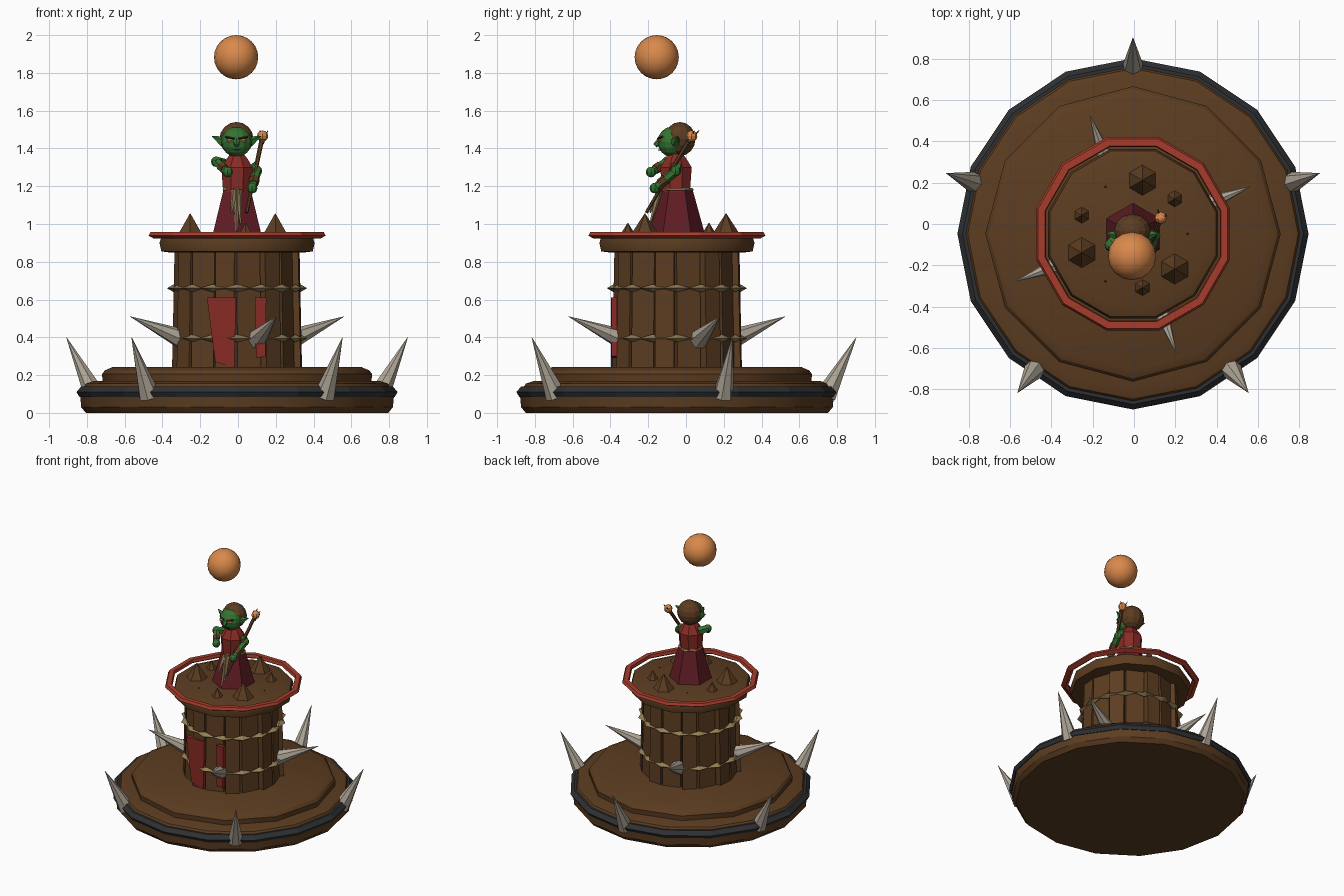
import bpy, bmesh, math
from math import radians, cos, sin, pi
from mathutils import Vector, Matrix

cube = bpy.data.objects.get("Cube")
if cube:
    bpy.data.objects.remove(cube, do_unlink=True)

CX, CY = -0.005, -0.048


def material(name, r, g, b):
    m = bpy.data.materials.new(name)
    m.diffuse_color = (r, g, b, 1)
    m.use_nodes = True
    node = next(n for n in m.node_tree.nodes if n.type == 'BSDF_PRINCIPLED')
    node.inputs["Base Color"].default_value = (r, g, b, 1)
    return m


WOOD = material("wood brown", .107, .046, .015)
IRON = material("dark iron", .028, .030, .033)
BONE = material("pale bone", .43, .38, .31)
TAN = material("tan bone", .30, .21, .09)
RING = material("bright red", .38, .045, .025)
RED = material("robe red", .25, .024, .018)
MAROON = material("dark maroon", .12, .012, .017)
GREEN = material("skin green", .035, .17, .03)
ORANGE = material("glow orange", .70, .25, .07)
DARK = material("dark leather", .04, .018, .01)


def finish(bm, name, mat, smooth=None):
    bmesh.ops.recalc_face_normals(bm, faces=bm.faces)
    mesh = bpy.data.meshes.new(name)
    bm.to_mesh(mesh)
    bm.free()
    mesh.materials.append(mat)
    ob = bpy.data.objects.new(name, mesh)
    bpy.context.collection.objects.link(ob)
    if smooth:
        bpy.ops.object.select_all(action='DESELECT')
        ob.select_set(True)
        bpy.context.view_layer.objects.active = ob
        bpy.ops.object.shade_smooth_by_angle(angle=radians(smooth))
    return ob


def lathe(name, profile, sides, mat, turn=0, closed=False, smooth=None, at=(CX, CY)):
    """Revolve (radius, z) points around the vertical axis."""
    bm = bmesh.new()
    rings = []
    for r, z in profile:
        angles = [radians(turn) + 2 * pi * i / sides for i in range(sides)]
        rings.append([bm.verts.new((at[0] + r * cos(a), at[1] + r * sin(a), z)) for a in angles])
    pairs = list(zip(rings, rings[1:]))
    if closed:
        pairs.append((rings[-1], rings[0]))
    else:
        bm.faces.new(rings[0])
        bm.faces.new(rings[-1])
    for low, high in pairs:
        for i in range(sides):
            j = (i + 1) % sides
            bm.faces.new((low[i], low[j], high[j], high[i]))
    return finish(bm, name, mat, smooth)


def rod(name, a, b, r1, r2, mat, sides=6):
    """Tapered bar or spike from point a to point b."""
    a, b = Vector(a), Vector(b)
    bm = bmesh.new()
    turn = (b - a).to_track_quat('Z', 'Y').to_matrix().to_4x4()
    bmesh.ops.create_cone(bm, cap_ends=True, segments=sides, radius1=r1, radius2=r2,
                          depth=(b - a).length,
                          matrix=Matrix.Translation((a + b) / 2) @ turn)
    return finish(bm, name, mat)


def ball(name, c, size, mat, u=12, v=8, smooth=None):
    bm = bmesh.new()
    bmesh.ops.create_uvsphere(bm, u_segments=u, v_segments=v, radius=1,
                              matrix=Matrix.Translation(c) @ Matrix.Diagonal((*size, 1)))
    return finish(bm, name, mat, smooth)


def plate(name, outline, y, depth, mat):
    """Upright plate with an (x, z) outline."""
    bm = bmesh.new()
    f = bm.faces.new([bm.verts.new((x, y, z)) for x, z in outline])
    ext = bmesh.ops.extrude_face_region(bm, geom=[f])["geom"]
    bmesh.ops.translate(bm, vec=(0, depth, 0), verts=[e for e in ext if isinstance(e, bmesh.types.BMVert)])
    return finish(bm, name, mat)


def polar(deg, r, z):
    return Vector((CX + r * cos(radians(deg)), CY + r * sin(radians(deg)), z))


# Stepped round base with an iron band
lathe("base_lower", [(.80, 0), (.825, .03), (.83, .085), (.80, .105)], 16, WOOD, smooth=30)
lathe("base_band", [(.78, .085), (.835, .085), (.85, .11), (.825, .14), (.78, .14)], 16, IRON, closed=True)
lathe("base_middle", [(.79, .1), (.815, .13), (.80, .155), (.76, .168)], 16, WOOD, smooth=30)
lathe("base_upper", [(.71, .15), (.715, .205), (.70, .225), (.66, .242)], 12, WOOD, smooth=30)

# Large spikes around the base and the tower
for k in range(5):
    d = 90 + 72 * k
    rod(f"base_spike_{k + 1}", polar(d, .79, .09), polar(d, .95, .40), .058, .001, BONE, 7)
for k in range(4):
    d = 22 + 90 * k - 2 * (k % 2)
    rod(f"tower_spike_{k + 1}", polar(d, .31, .39), polar(d, .61, .51), .055, .001, BONE, 7)

# Tower of planks set alternately in and out
lathe("tower_core", [(.30, .23), (.29, .87)], 16, WOOD)
for k in range(16):
    d = 22.5 * k + 11.25
    out = .335 if k % 2 else .318
    bm = bmesh.new()
    bmesh.ops.create_cube(bm, size=1)
    for v in bm.verts:
        v.co = Vector((v.co.x * .07 + out - .03 - .014 * v.co.z, v.co.y * (.10 if k % 2 else .13),
                       .55 + v.co.z * .65))
    place = Matrix.Translation((CX, CY, 0)) @ Matrix.Rotation(radians(d), 4, 'Z')
    bm.transform(place @ Matrix.Translation((.33, 0, 0)) @ Matrix.Rotation(radians(7), 4, 'Z')
                 @ Matrix.Translation((-.33, 0, 0)))
    finish(bm, f"plank_{k + 1}", WOOD)

# Two rows of flat bone studs
for z in (.395, .66):
    for k in range(16):
        bm = bmesh.new()
        bmesh.ops.create_uvsphere(bm, u_segments=4, v_segments=2, radius=1)
        bm.transform(Matrix.Translation((CX, CY, z)) @ Matrix.Rotation(radians(22.5 * k), 4, 'Z')
                     @ Matrix.Translation((.335, 0, 0)) @ Matrix.Diagonal((.036, .08, .021, 1)))
        finish(bm, "stud", TAN)

# Red door showing between planks
plate("door_wide", [(-.165, .61), (-.01, .61), (-.02, .24), (-.12, .27)], -.396, .03, RED)
plate("door_narrow", [(.09, .61), (.15, .61), (.145, .30), (.095, .29)], -.394, .03, RED)

# Platform and floating ring
lathe("platform", [(.375, .85), (.415, .855), (.425, .90), (.415, .93), (.37, .945)], 12, WOOD, 15, smooth=40)
lathe("ring", [(.435, .935), (.455, .922), (.485, .938), (.475, .957), (.44, .957)], 12, RING, 15, closed=True)

# Pyramids and pegs on the platform
for k in range(9):
    r, h = ((.08, .12), (.013, .015), (.045, .07))[k % 3]
    p = polar(80 + 40 * k, .264, .935)
    lathe("platform_pyramid", [(r, .935), (.002, .935 + h)], 6, WOOD, 30, at=p[:2])

# Robe
lathe("skirt", [(.15, .94), (.082, 1.185)], 6, MAROON, 30, smooth=20)
lathe("torso", [(.08, 1.17), (.09, 1.30), (.06, 1.345), (.04, 1.37)], 8, RED, 22.5, at=(CX, CY - .005))
lathe("belt", [(.083, 1.175), (.089, 1.18), (.083, 1.19)], 6, TAN, 30)
for x, z in ((-.03, 1.06), (-.005, .965), (.02, 1.0)):
    rod("belt_strip", (CX + x * .5, -.135, 1.18), (CX + x, -.19, z), .018, .005, TAN, 4)

# Head
HX = -.008
ball("hair", (HX, -.032, 1.45), (.09, .082, .09), WOOD)
ball("face", (HX, -.075, 1.435), (.08, .075, .08), GREEN)
rod("nose", (HX, -.135, 1.44), (HX, -.165, 1.415), .02, .012, GREEN)
plate("mouth", [(HX - .03, 1.395), (HX + .03, 1.395), (HX, 1.388)], -.147, .03, DARK)
for s in (-1, 1):
    ball("eye", (HX + s * .034, -.137, 1.442), (.019, .012, .008), ORANGE, 8, 6)
    rod("brow", (HX + s * .012, -.148, 1.452), (HX + s * .058, -.125, 1.462), .007, .006, DARK, 4)
    rod("ear", (HX + s * .07, -.055, 1.435), (HX + s * .13, -.045, 1.465), .03, .002, GREEN, 5)

# Right arm raised in front, left arm holding the staff
arms = {"right": [(-.07, -.05, 1.315), (-.115, -.10, 1.33), (-.055, -.185, 1.275)],
        "left": [(.07, -.05, 1.31), (.10, -.055, 1.28), (.075, -.165, 1.19)]}
for side, (shoulder, elbow, hand) in arms.items():
    rod(side + "_upper_arm", shoulder, elbow, .03, .027, GREEN)
    ball(side + "_elbow", elbow, (.028, .028, .028), GREEN, 8, 6)
    rod(side + "_forearm", elbow, hand, .025, .022, GREEN)
    mid = Vector(elbow).lerp(Vector(hand), .45)
    rod(side + "_cuff", mid, Vector(elbow).lerp(Vector(hand), .75), .028, .027, WOOD)
    ball(side + "_hand", hand, (.028, .028, .028), GREEN, 8, 6)

# Staff with a glowing head held by claws
foot, head = Vector((.045, -.21, 1.06)), Vector((.13, .03, 1.465))
rod("staff", foot, head, .009, .013, WOOD)
ball("staff_gem", head, (.03, .03, .03), ORANGE, 8, 6)
for k in range(3):
    side = Vector((cos(k * 2.1), sin(k * 2.1), 0)) * .028
    rod("staff_claw", head - Vector((0, .02, .035)), head + side + Vector((0, .015, .03)), .012, .002, WOOD, 4)

# Floating orb
ball("orb", (-.01, -.155, 1.883), (.117, .117, .117), ORANGE, 16, 12, smooth=40)
